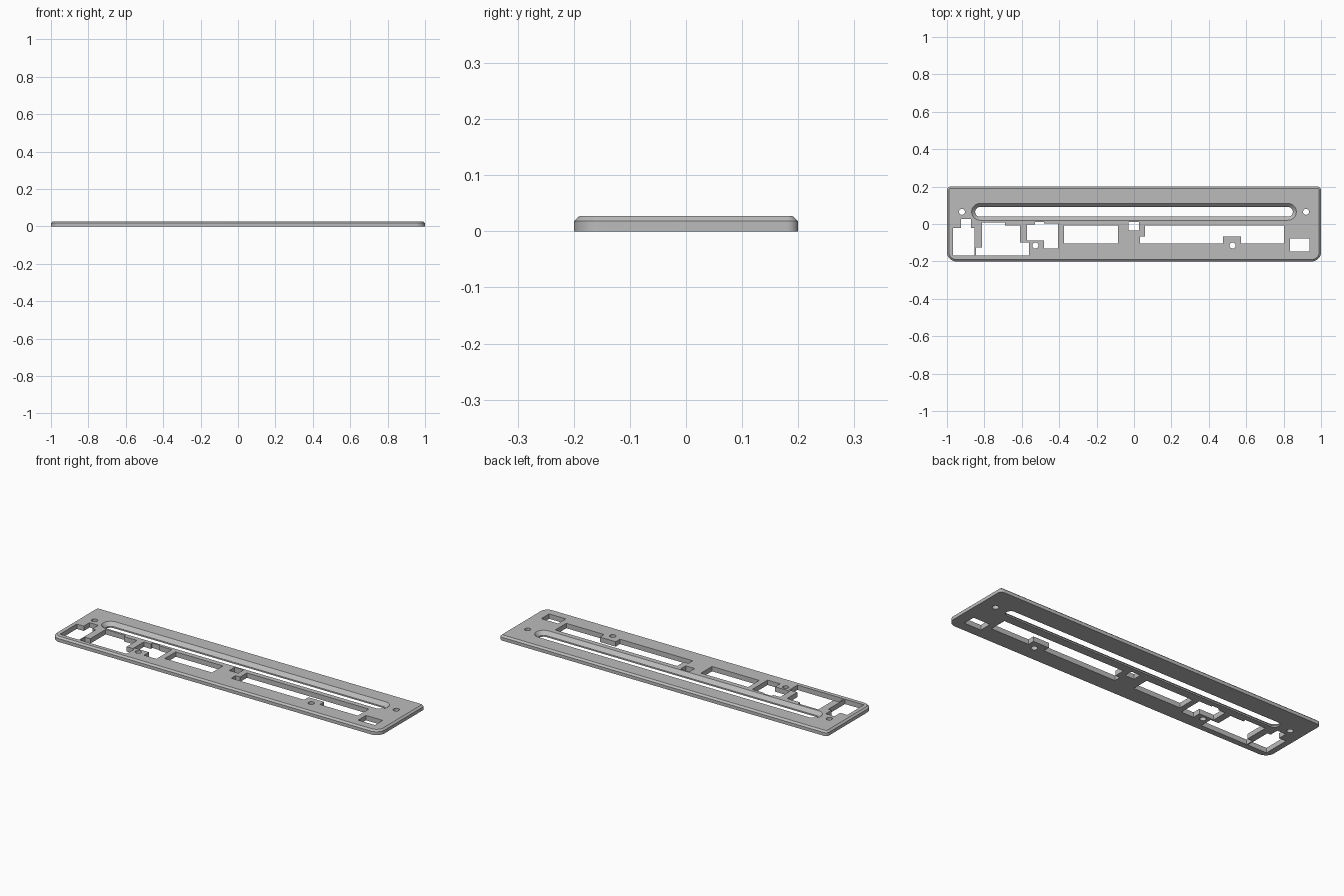
import bpy, bmesh, math

if "Cube" in bpy.data.objects:
    bpy.data.objects.remove(bpy.data.objects["Cube"], do_unlink=True)

THICK = 0.027
grey = bpy.data.materials.new("plain grey")
grey.use_nodes = True
color = (0.5, 0.5, 0.5, 1)
grey.diffuse_color = color
grey.node_tree.nodes["Principled BSDF"].inputs["Base Color"].default_value = color


def rounded(x0, x1, y0, y1, r_front, r_back, steps=12):
    """Counter-clockwise rectangle outline with rounded corners."""
    corners = [(x1, y0, -1, 1, r_front, -90), (x1, y1, -1, -1, r_back, 0),
               (x0, y1, 1, -1, r_back, 90), (x0, y0, 1, 1, r_front, 180)]
    pts = []
    for x, y, sx, sy, r, start in corners:
        for i in range(steps + 1):
            a = math.radians(start + 90 * i / steps)
            pts.append((x + sx * r + r * math.cos(a), y + sy * r + r * math.sin(a)))
    return pts


def circle(x, y, r, n=32):
    return [(x + r * math.cos(math.tau * i / n), y + r * math.sin(math.tau * i / n))
            for i in range(n)]


def rect(x0, x1, y0, y1):
    return [(x0, y0), (x1, y0), (x1, y1), (x0, y1)]


def loft(bm, layers):
    """Closed solid through (outline, height) layers of equal point count."""
    rings = [[bm.verts.new((x, y, z)) for x, y in pts] for pts, z in layers]
    for low, high in zip(rings, rings[1:]):
        for i in range(len(low)):
            j = (i + 1) % len(low)
            bm.faces.new((low[i], low[j], high[j], high[i]))
    bm.faces.new(rings[0][::-1])
    bm.faces.new(rings[-1])


def finish(name, bm):
    bmesh.ops.remove_doubles(bm, verts=bm.verts, dist=1e-5)
    bmesh.ops.recalc_face_normals(bm, faces=bm.faces)
    mesh = bpy.data.meshes.new(name)
    bm.to_mesh(mesh)
    bm.free()
    obj = bpy.data.objects.new(name, mesh)
    bpy.context.collection.objects.link(obj)
    mesh.materials.append(grey)
    return obj


# Plate with chamfered top rim, wider corners at the front
bm = bmesh.new()
side = rounded(-1, 1, -0.2, 0.2, 0.05, 0.02)
rim = rounded(-0.99, 0.99, -0.19, 0.19, 0.04, 0.01)
loft(bm, [(side, 0), (side, 0.018), (rim, THICK)])
plate = finish("face_plate", bm)

# Openings for the front panel fittings
openings = [
    # tabbed socket opening
    [(-0.968, -0.168), (-0.852, -0.168), (-0.852, -0.022), (-0.872, -0.022),
     (-0.872, 0.028), (-0.925, 0.028), (-0.925, -0.022), (-0.968, -0.022)],
    # large stepped opening
    [(-0.845, -0.168), (-0.562, -0.168), (-0.562, -0.098), (-0.61, -0.098),
     (-0.61, -0.008), (-0.69, -0.008), (-0.69, 0.008), (-0.813, 0.008),
     (-0.813, -0.125), (-0.845, -0.125)],
    # small stepped opening
    [(-0.572, -0.088), (-0.482, -0.088), (-0.482, -0.131), (-0.406, -0.131),
     (-0.406, 0.003), (-0.482, 0.003), (-0.482, 0.01), (-0.53, 0.01),
     (-0.53, -0.003), (-0.572, -0.003)],
    # long notched opening
    [(0.032, -0.104), (0.476, -0.104), (0.476, -0.067), (0.572, -0.067),
     (0.572, -0.104), (0.803, -0.104), (0.803, -0.008), (0.06, -0.008),
     (0.06, -0.067), (0.032, -0.067)],
    rect(-0.374, -0.086, -0.104, -0.008),
    rect(-0.029, 0.026, -0.035, 0.012),
    rect(0.835, 0.937, -0.146, -0.078),
]
# Screw holes
openings += [circle(s * 0.92, 0.065, 0.016) for s in (-1, 1)]
openings += [circle(s * 0.527, -0.115, 0.016) for s in (-1, 1)]

bm = bmesh.new()
for outline in openings:
    loft(bm, [(outline, -0.02), (outline, THICK + 0.02)])

# Long slot with a bevelled mouth
def slot(half):
    return rounded(-0.823 - half, 0.823 + half, 0.065 - half, 0.065 + half,
                   half - 0.0001, half - 0.0001)

loft(bm, [(slot(0.026), -0.02), (slot(0.026), 0.008),
          (slot(0.045), THICK), (slot(0.045), THICK + 0.02)])
cutter = finish("opening_cutter", bm)
cutter.hide_render = True

# Cut the openings and tidy up
cut = plate.modifiers.new("openings", 'BOOLEAN')
cut.operation = 'DIFFERENCE'
cut.solver = 'EXACT'
cut.object = cutter
bpy.ops.object.select_all(action='DESELECT')
bpy.context.view_layer.objects.active = plate
plate.select_set(True)
bpy.ops.object.modifier_apply(modifier=cut.name)
bpy.data.objects.remove(cutter, do_unlink=True)
bpy.ops.object.shade_smooth_by_angle(angle=math.radians(30))
